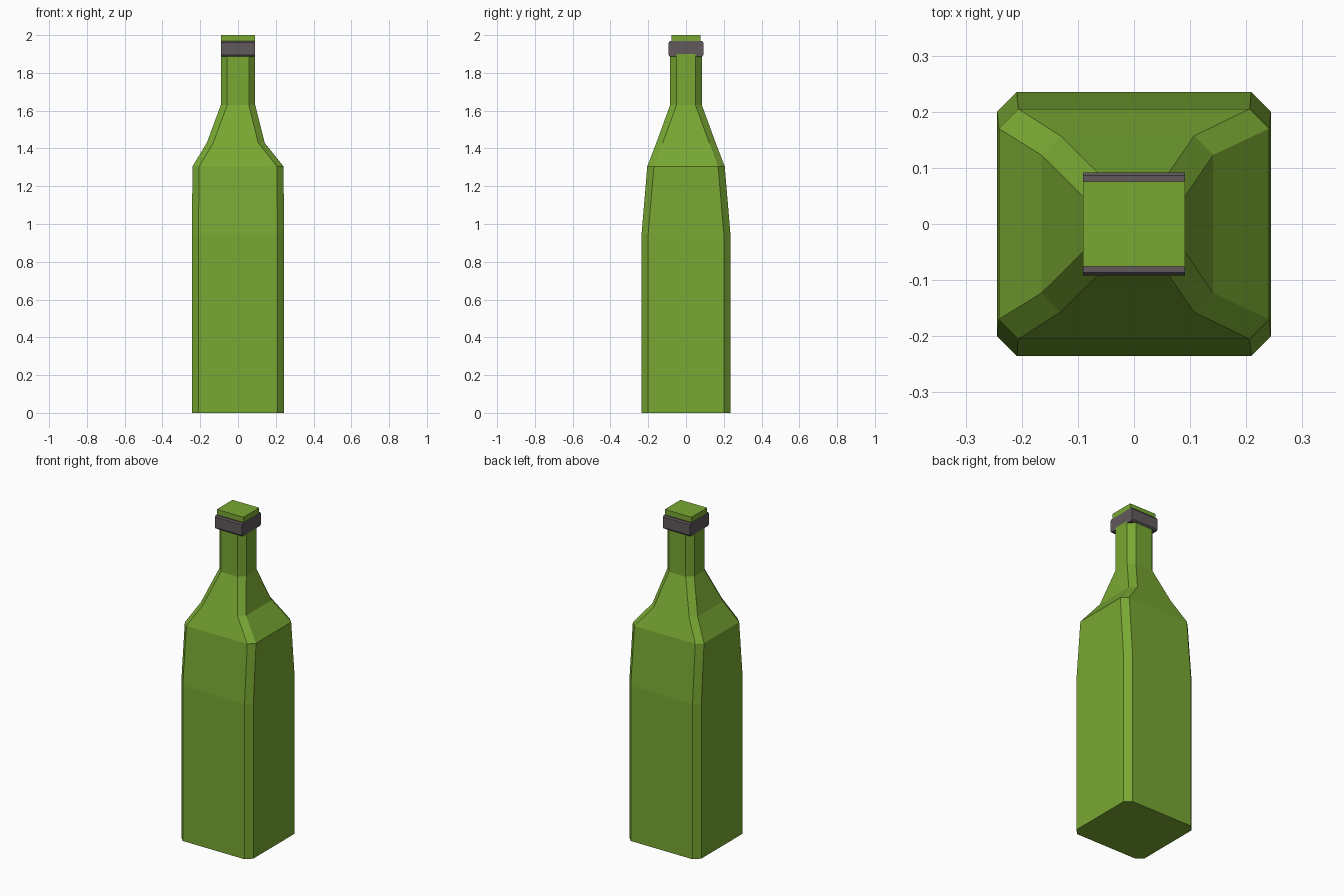
import bpy, bmesh

if "Cube" in bpy.data.objects:
    bpy.data.objects.remove(bpy.data.objects["Cube"])


def material(name, color):
    m = bpy.data.materials.new(name)
    m.diffuse_color = (*color, 1)
    m.use_nodes = True
    m.node_tree.nodes["Principled BSDF"].inputs["Base Color"].default_value = m.diffuse_color
    return m


def section(hx, hy, c, z, ox=0):
    """Rectangle with chamfered corners (plain rectangle when c is 0)."""
    if c == 0:
        pts = [(hx, hy), (-hx, hy), (-hx, -hy), (hx, -hy)]
    else:
        pts = [(hx, hy - c), (hx - c, hy), (c - hx, hy), (-hx, hy - c),
               (-hx, c - hy), (c - hx, -hy), (hx - c, -hy), (hx, c - hy)]
    return [(x + ox, y, z) for x, y in pts]


def loft(name, sections, mat):
    """Skin a stack of sections and cap both ends."""
    bm = bmesh.new()
    rings = [[bm.verts.new(p) for p in section(*s)] for s in sections]
    n = len(rings[0])
    for a, b in zip(rings, rings[1:]):
        for i in range(n):
            j = (i + 1) % n
            bm.faces.new((a[i], a[j], b[j], b[i]))
    bm.faces.new(rings[0][::-1])
    bm.faces.new(rings[-1])
    bmesh.ops.recalc_face_normals(bm, faces=bm.faces)
    mesh = bpy.data.meshes.new(name)
    bm.to_mesh(mesh)
    bm.free()
    mesh.materials.append(mat)
    obj = bpy.data.objects.new(name, mesh)
    bpy.context.collection.objects.link(obj)


green = material("green_glass", (0.19, 0.39, 0.033))
grey = material("dark_band", (0.12, 0.10, 0.11))

# Body, sloping shoulder and neck
loft("bottle_body", [
    (0.244, 0.235, 0.035, 0.0),
    (0.244, 0.235, 0.035, 0.95),
    (0.241, 0.205, 0.035, 1.305),
    (0.153, 0.157, 0.034, 1.43, -0.012),
    (0.091, 0.084, 0.034, 1.63),
    (0.091, 0.084, 0.034, 1.90),
], green)

# Collar band with slightly bevelled rims
loft("neck_band", [
    (0.091, 0.086, 0, 1.887),
    (0.091, 0.092, 0, 1.895),
    (0.091, 0.092, 0, 1.96),
    (0.091, 0.086, 0, 1.968),
], grey)

# Mouth block on top
loft("bottle_mouth", [
    (0.0905, 0.076, 0, 1.95),
    (0.0905, 0.076, 0, 2.0),
], green)
